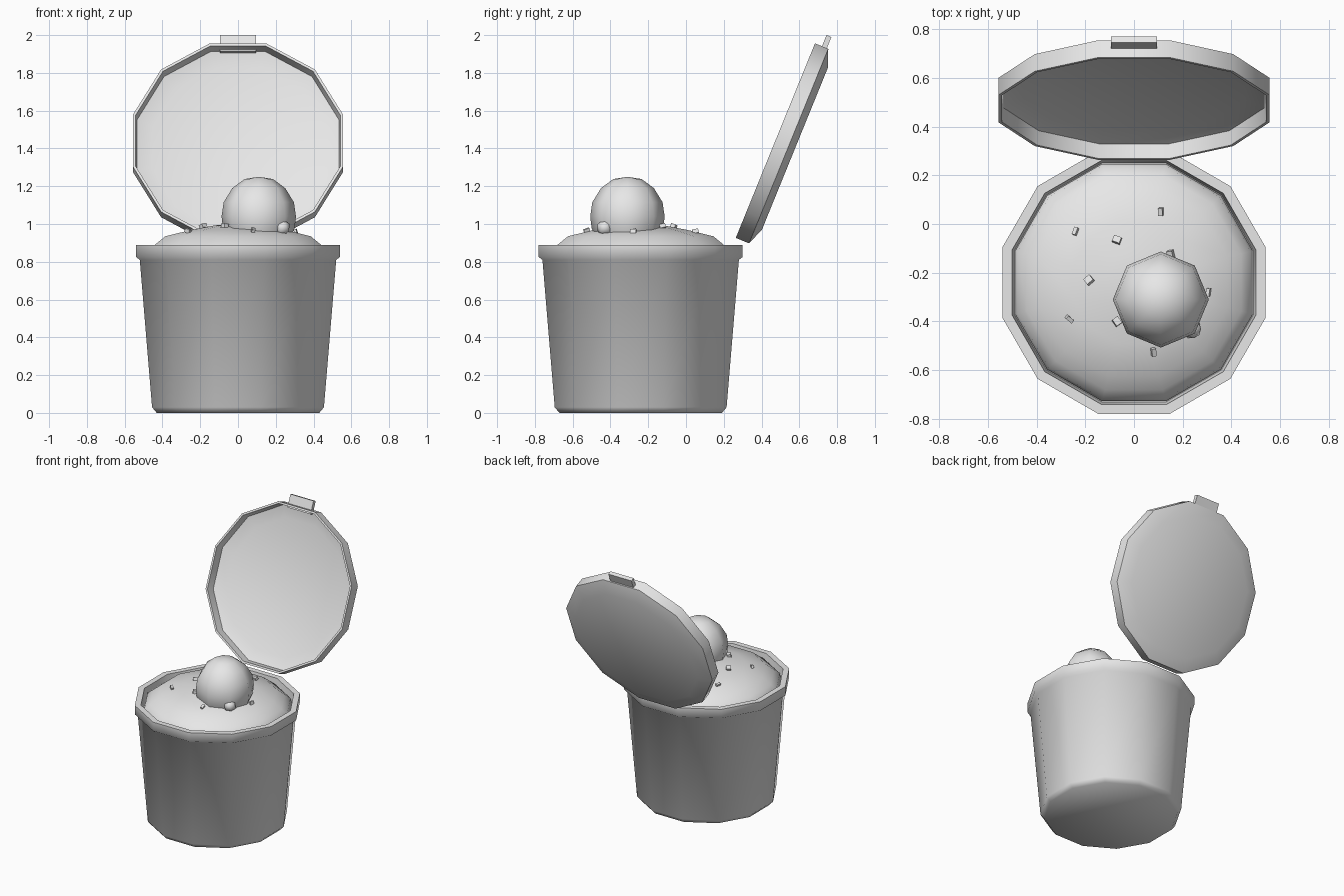
import bpy, bmesh, math, random
from mathutils import Matrix, Vector

default = bpy.data.objects.get("Cube")
if default:
    bpy.data.objects.remove(default, do_unlink=True)

random.seed(4)
CUP_Y = -0.24

grey = bpy.data.materials.new("plain grey")
grey.use_nodes = True
grey.diffuse_color = (0.8, 0.8, 0.8, 1)
grey.node_tree.nodes["Principled BSDF"].inputs["Base Color"].default_value = (0.8, 0.8, 0.8, 1)


def finish(name, bm, matrix, angle=60):
    """Turn a bmesh into a shaded, coloured object."""
    bmesh.ops.recalc_face_normals(bm, faces=bm.faces)
    mesh = bpy.data.meshes.new(name)
    bm.to_mesh(mesh)
    bm.free()
    mesh.materials.append(grey)
    obj = bpy.data.objects.new(name, mesh)
    bpy.context.collection.objects.link(obj)
    obj.matrix_world = matrix
    bpy.ops.object.select_all(action='DESELECT')
    obj.select_set(True)
    bpy.context.view_layer.objects.active = obj
    bpy.ops.object.shade_smooth_by_angle(angle=math.radians(angle))
    return obj


def lathe(name, profile, matrix, sides=12, flats_on_axes=True, angle=60):
    """Spin (radius, height) points; radius 0 makes a pole, open ends are capped."""
    bm = bmesh.new()
    half = math.pi / sides
    stretch = 1 / math.cos(half) if flats_on_axes else 1
    turn = half if flats_on_axes else 0
    rings = []
    for r, z in profile:
        count = sides if r > 0 else 1
        rings.append([bm.verts.new((r * stretch * math.cos(turn + 2 * half * i),
                                    r * stretch * math.sin(turn + 2 * half * i), z))
                      for i in range(count)])
    for low, high in zip(rings, rings[1:]):
        for i in range(sides):
            j = (i + 1) % sides
            corners = [low[i % len(low)], low[j % len(low)],
                       high[j % len(high)], high[i % len(high)]]
            bm.faces.new(list(dict.fromkeys(corners)))
    for ring in (rings[0], rings[-1]):
        if len(ring) > 1:
            bm.faces.new(ring)
    return finish(name, bm, matrix, angle)


def block(name, size, matrix):
    bm = bmesh.new()
    bmesh.ops.create_cube(bm, size=1)
    bmesh.ops.scale(bm, vec=size, verts=bm.verts)
    return finish(name, bm, matrix, 30)


cup_place = Matrix.Translation((0, CUP_Y, 0))

# Tapered tub with a chamfered foot and a thick rim
lathe("tub", [(0.43, 0), (0.455, 0.03), (0.52, 0.81), (0.54, 0.825), (0.54, 0.89),
              (0.5, 0.89), (0.49, 0.8)], cup_place)

# Domed filling
DOME = [(0.487, 0.82), (0.478, 0.86), (0.44, 0.89), (0.385, 0.935),
        (0.25, 0.968), (0.12, 0.993), (0, 1.0)]
lathe("filling", DOME, cup_place)

# Scoop on top of the filling, with a small drip
lathe("scoop", [(0.17, 0.93), (0.19, 0.98), (0.197, 1.04), (0.186, 1.115),
                (0.14, 1.19), (0.075, 1.238), (0, 1.25)],
      Matrix.Translation((0.11, -0.31, 0)), sides=8, flats_on_axes=False)
bm = bmesh.new()
bmesh.ops.create_icosphere(bm, subdivisions=1, radius=0.045)
finish("drip", bm, Matrix.Translation((0.235, -0.43, 0.98)))


def dome_height(x, y):
    r = math.hypot(x, y - CUP_Y)
    for (r0, z0), (r1, z1) in zip(DOME, DOME[1:]):
        if r >= r1:
            return z1 + (z0 - z1) * (r - r1) / (r0 - r1)


# Crumbs scattered over the filling
for x, y in [(-0.24, -0.03), (-0.07, -0.065), (0.11, 0.05), (-0.185, -0.23), (-0.265, -0.39),
             (-0.07, -0.4), (0.15, -0.125), (0.305, -0.28), (0.08, -0.525)]:
    tilt = [random.uniform(-0.4, 0.4), random.uniform(-0.4, 0.4), random.uniform(0, 3)]
    place = Matrix.Translation((x, y, dome_height(x, y) + 0.008))
    for axis, a in zip("XYZ", tilt):
        place = place @ Matrix.Rotation(a, 4, axis)
    block("crumb", (0.032, random.uniform(0.013, 0.03), 0.022), place)

# Open lid: local z is its depth away from the tub, local y runs from hinge to tab
along = Vector((0, 0.377, 0.926)).normalized()
depth = Vector((0, along.z, -along.y))
side = along.cross(depth)
centre = Vector((0, 0.265, 0.93)) + along * 0.552
lid_place = Matrix.Translation(centre) @ Matrix((side, along, depth)).transposed().to_4x4()
lathe("lid", [(0, 0.09), (0.455, 0.09), (0.535, 0.062), (0.542, 0), (0.556, 0),
              (0.556, 0.076), (0.463, 0.112), (0, 0.112)], lid_place)

# Pull tab at the top of the lid
block("lid_tab", (0.188, 0.092, 0.028), lid_place @ Matrix.Translation((0, 0.574, 0.054)))
